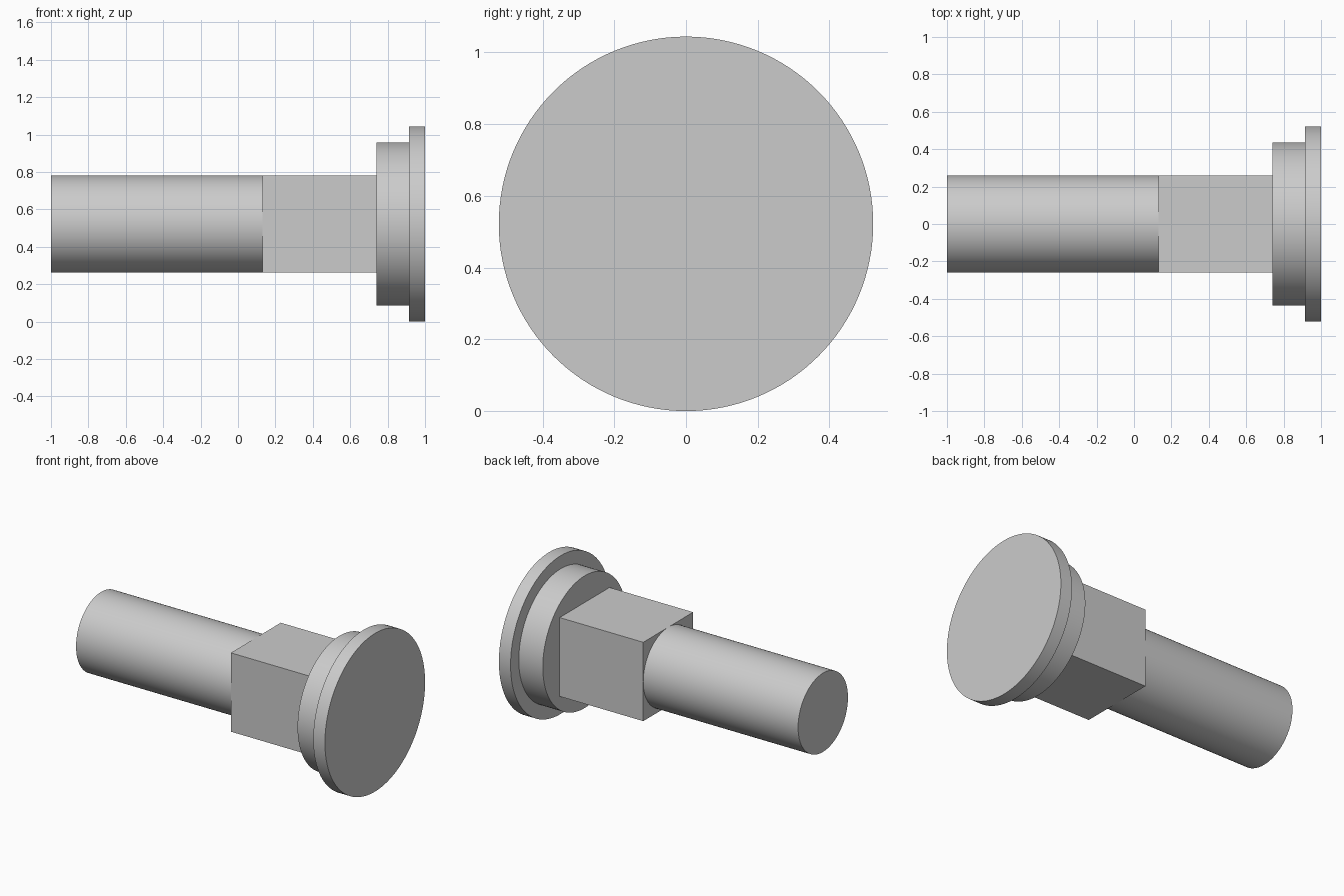
import bpy
import math

cube = bpy.data.objects.get("Cube")
if cube:
    bpy.data.objects.remove(cube, do_unlink=True)

AXIS_Z = 0.522      # height of the bolt's long axis
SHANK_R = 0.26

steel = bpy.data.materials.new("grey_steel")
steel.use_nodes = True
colour = (0.6, 0.6, 0.6, 1)
steel.diffuse_color = colour
steel.node_tree.nodes["Principled BSDF"].inputs["Base Color"].default_value = colour


def finish(name):
    obj = bpy.context.object
    obj.name = obj.data.name = name
    obj.data.materials.append(steel)
    return obj


def disc(name, x0, x1, radius):
    """Smooth cylinder along x from x0 to x1."""
    bpy.ops.mesh.primitive_cylinder_add(
        vertices=128, radius=radius, depth=x1 - x0,
        location=((x0 + x1) / 2, 0, AXIS_Z), rotation=(0, math.pi / 2, 0))
    bpy.ops.object.transform_apply(location=False, rotation=True, scale=True)
    bpy.ops.object.shade_smooth_by_angle(angle=math.radians(30))
    return finish(name)


def block(name, x0, x1, half):
    """Square bar along x from x0 to x1."""
    bpy.ops.mesh.primitive_cube_add(size=1, location=((x0 + x1) / 2, 0, AXIS_Z))
    bpy.context.object.scale = (x1 - x0, 2 * half, 2 * half)
    bpy.ops.object.transform_apply(location=False, rotation=False, scale=True)
    return finish(name)


# Round shank, square neck, then the stepped head
disc("shank", -1, 0.13, SHANK_R)
block("square_neck", 0.13, 0.74, SHANK_R)
disc("head_collar", 0.74, 0.915, 0.436)
disc("head_rim", 0.915, 1, AXIS_Z)
